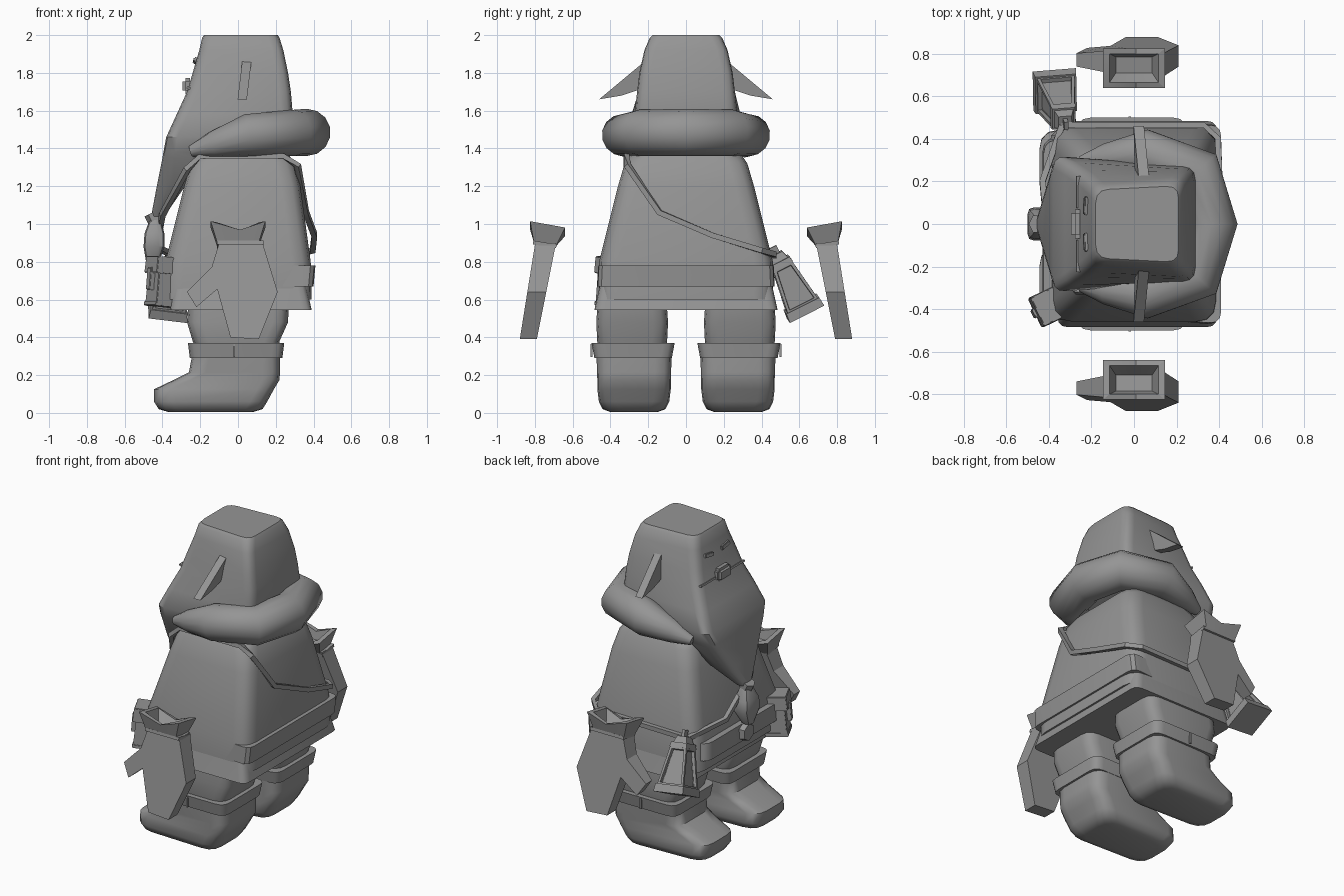
import bpy, bmesh, math
from mathutils import Vector, Matrix, Euler

if "Cube" in bpy.data.objects:
    bpy.data.objects.remove(bpy.data.objects["Cube"])

grey = bpy.data.materials.new("plain grey")
grey.use_nodes = True
COLOUR = (0.3, 0.3, 0.3, 1)
grey.diffuse_color = COLOUR
grey.node_tree.nodes["Principled BSDF"].inputs["Base Color"].default_value = COLOUR


def finish(name, bm, angle=35):
    bmesh.ops.recalc_face_normals(bm, faces=bm.faces)
    me = bpy.data.meshes.new(name)
    bm.to_mesh(me)
    bm.free()
    me.materials.append(grey)
    ob = bpy.data.objects.new(name, me)
    bpy.context.collection.objects.link(ob)
    bpy.ops.object.select_all(action='DESELECT')
    ob.select_set(True)
    bpy.context.view_layer.objects.active = ob
    bpy.ops.object.shade_smooth_by_angle(angle=math.radians(angle))
    return ob


def skin(name, rings, angle=35):
    """Join equal rings of points and cap both ends."""
    bm = bmesh.new()
    vs = [[bm.verts.new(p) for p in ring] for ring in rings]
    n = len(vs[0])
    for a, b in zip(vs, vs[1:]):
        for i in range(n):
            bm.faces.new((a[i], a[(i + 1) % n], b[(i + 1) % n], b[i]))
    bm.faces.new(vs[0])
    bm.faces.new(vs[-1])
    return finish(name, bm, angle)


def ring(z, xf, xb, hf, hb=None, r=0.08, cy=0, steps=4):
    """Rounded four-cornered outline at height z."""
    hb = hf if hb is None else hb
    c = [Vector(p) for p in ((xf, cy - hf, z), (xb, cy - hb, z),
                             (xb, cy + hb, z), (xf, cy + hf, z))]
    out = []
    for i, p in enumerate(c):
        ends = []
        for q in (c[i - 1], c[(i + 1) % 4]):
            d = q - p
            ends.append(p + d.normalized() * min(r, d.length * 0.45))
        for k in range(steps):
            t = k / (steps - 1)
            out.append(ends[0] * (1 - t) ** 2 + p * 2 * t * (1 - t) + ends[1] * t * t)
    return out


def loft(name, rows, angle=35, **kw):
    return skin(name, [ring(*row, **kw) for row in rows], angle)


def tube(name, path, sides=4, squash=1, angle=35):
    """Sweep a polygon along (x, y, z, radius) points."""
    pts = [Vector(p[:3]) for p in path]
    rings = []
    for i, p in enumerate(pts):
        t = (pts[min(i + 1, len(pts) - 1)] - pts[max(i - 1, 0)]).normalized()
        u = t.cross(Vector((0, 0, 1))).normalized()
        v = u.cross(t)
        arc = [math.tau * (k + 0.5) / sides for k in range(sides)]
        rings.append([p + path[i][3] * (u * math.cos(a) + v * squash * math.sin(a)) for a in arc])
    return skin(name, rings, angle)


def box(name, loc, size, rot=(0, 0, 0), top=1, bevel=0, inset=0, depth=0):
    """Box with optional taper, bevel and recessed side panels."""
    bm = bmesh.new()
    bmesh.ops.create_cube(bm, size=1)
    for v in bm.verts:
        k = top if v.co.z > 0 else 1
        v.co = Vector((v.co.x * size[0] * k, v.co.y * size[1] * k, v.co.z * size[2]))
    bm.normal_update()
    if inset:
        walls = [f for f in bm.faces if abs(f.normal.z) < 0.7]
        bmesh.ops.inset_individual(bm, faces=walls, thickness=inset, depth=0)
        bmesh.ops.inset_individual(bm, faces=walls, thickness=0.003, depth=-depth)
    if bevel:
        bmesh.ops.bevel(bm, geom=bm.edges[:], offset=bevel, segments=2, affect='EDGES')
    bm.transform(Matrix.Translation(loc) @ Euler(rot).to_matrix().to_4x4())
    return finish(name, bm)


# Hooded head flowing into the long beard
loft("head_and_beard", [
    (2.0, -0.18, 0.21, 0.16, 0.18), (1.985, -0.19, 0.22, 0.175, 0.195),
    (1.92, -0.205, 0.24, 0.19, 0.225), (1.8, -0.24, 0.265, 0.225, 0.25),
    (1.7, -0.27, 0.28, 0.25, 0.26), (1.58, -0.325, 0.29, 0.29, 0.27),
    (1.46, -0.38, 0.27, 0.32, 0.27), (1.38, -0.395, 0.1, 0.28, 0.27),
    (1.35, -0.4, -0.18, 0.26, 0.27), (1.2, -0.43, -0.28, 0.16, 0.2),
    (1.04, -0.46, -0.39, 0.04, 0.05)], r=0.06)
box("nose", (-0.265, 0, 1.73), (0.06, 0.135, 0.085), bevel=0.018)
for side, s in (("near", -1), ("far", 1)):
    box(side + "_eyebrow", (-0.225, s * 0.085, 1.865), (0.025, 0.085, 0.025),
        rot=(s * 0.15, 0.25, 0), bevel=0.005)
    box(side + "_moustache_edge", (-0.262, s * 0.15, 1.72), (0.02, 0.15, 0.012), rot=(0, 0.3, 0))
    # Pointed ear
    outline = [(0.22, 1.86), (0.46, 1.66), (0.34, 1.68), (0.22, 1.72)]
    skin(side + "_ear", [[(x + (z - 1.66) * 0.12, s * y, z) for y, z in outline]
                         for x in (-0.002, 0.047)])

# Beard clasp and tail
tube("beard_clasp", [(-0.455, 0, 1.06, 0.045), (-0.435, 0, 1.02, 0.045)], 6)
loft("beard_tail", [(1.03, -0.465, -0.41, 0.035), (0.95, -0.495, -0.39, 0.07),
                    (0.88, -0.5, -0.39, 0.078), (0.79, -0.485, -0.42, 0.035)], r=0.03, steps=3)

# Collar roll, thick behind and thin in front
half = [(-0.25, 0.29, 1.385, 0.03), (-0.13, 0.31, 1.42, 0.07), (0.05, 0.335, 1.47, 0.112),
        (0.3, 0.245, 1.483, 0.122)]
tube("collar", half + [(0.365, 0, 1.485, 0.125)] + [(x, -y, z, r) for x, y, z, r in half[::-1]],
     14, angle=50)

# Torso, belt and tunic hem
loft("torso", [(0.6, -0.4, 0.39, 0.46), (0.8, -0.385, 0.385, 0.46), (1.2, -0.285, 0.33, 0.36),
               (1.32, -0.25, 0.3, 0.325), (1.365, -0.22, 0.27, 0.295), (1.38, -0.17, 0.22, 0.25)], r=0.1)
loft("belt", [(0.67, -0.43, 0.4, 0.4, 0.475), (0.78, -0.425, 0.41, 0.39, 0.47)], r=0.06)
loft("tunic_hem", [(0.545, -0.36, 0.39, 0.485), (0.68, -0.34, 0.36, 0.455)], r=0.05)
tube("buckle", [(-0.42, 0, 0.725, 0.065), (-0.46, 0, 0.725, 0.055)], 6)

# Shoulder strap looping down to the hip
tube("shoulder_strap", [(x, y, z, 0.02) for x, y, z in (
    (-0.34, 0.46, 0.83), (-0.43, 0.2, 0.88), (-0.4, -0.1, 1.05), (-0.27, -0.315, 1.29),
    (-0.2, -0.315, 1.36), (0.24, -0.315, 1.36), (0.315, -0.31, 1.31), (0.36, -0.14, 1.06),
    (0.405, 0.14, 0.94), (0.395, 0.4, 0.86), (0.33, 0.465, 0.84), (-0.34, 0.465, 0.83))])

for side, s in (("near", -1), ("far", 1)):
    # Trouser leg, boot and boot cuff
    loft(side + "_trouser_leg", [(0.3, -0.2, 0.21, 0.17), (0.38, -0.24, 0.22, 0.185),
                                 (0.48, -0.27, 0.265, 0.19), (0.62, -0.26, 0.27, 0.18)],
         cy=s * 0.285, r=0.08)
    loft(side + "_boot", [
        (0.005, -0.37, 0.08, 0.11, 0.13), (0.02, -0.42, 0.13, 0.15, 0.17),
        (0.06, -0.445, 0.155, 0.165, 0.19), (0.125, -0.445, 0.19, 0.16, 0.2),
        (0.175, -0.34, 0.22, 0.165, 0.2), (0.215, -0.26, 0.222, 0.18, 0.2),
        (0.32, -0.24, 0.222, 0.195, 0.2)], cy=s * 0.275, r=0.09, angle=50)
    loft(side + "_boot_cuff", [(0.29, -0.255, 0.235, 0.205), (0.37, -0.265, 0.245, 0.22)],
         cy=s * 0.28, r=0.06)
    box(side + "_boot_cuff_tie", (-0.02, s * 0.5, 0.33), (0.01, 0.01, 0.07))

    # Mitten: a leaning slab with a thumb
    mitten = [(-0.1, 0.9), (0.13, 0.9), (0.21, 0.64), (0.11, 0.39), (-0.04, 0.4),
              (-0.11, 0.655), (-0.22, 0.56), (-0.27, 0.64), (-0.14, 0.77)]
    inner = [(x, s * (0.69 + (0.89 - z) * 0.2), z) for x, z in mitten]
    outer = [(x, s * (0.80 + (0.89 - z) * 0.16 - max(0, -0.12 - x) * 0.25), z) for x, z in mitten]
    skin(side + "_mitten", [inner, outer], 20)

    # Flared hollow sleeve end with notched edges
    def cuff(z, w, y0, y1, dip=0):
        return [(x, s * y, z + (y - 0.8) * 0.18 - dip * (x == 0.01))
                for y, xs in ((y0, (-w, 0.01, w)), (y1, (w, 0.01, -w))) for x in xs]
    skin(side + "_sleeve_end", [cuff(0.9, 0.11, 0.69, 0.805), cuff(1.01, 0.145, 0.64, 0.825, 0.045),
                                cuff(1.01, 0.115, 0.665, 0.8, 0.045), cuff(0.92, 0.085, 0.71, 0.785)], 20)
    box(side + "_sleeve_band", (0.012, s * 0.748, 0.892), (0.245, 0.125, 0.02), rot=(s * 0.17, 0, 0))

# Lantern hanging from the hip, swung outward
swing = (0.47, 0.12, 0.08)
turn = Euler(swing).to_matrix()
centre = Vector((-0.35, 0.56, 0.68))


def lantern(name, h, size, **kw):
    box(name, centre + turn @ Vector((0, 0, h)), size, rot=swing, **kw)


lantern("lantern_body", 0, (0.18, 0.18, 0.24), top=0.62, inset=0.022, depth=0.02)
lantern("lantern_base", -0.14, (0.205, 0.205, 0.05), top=0.95)
lantern("lantern_lid", 0.13, (0.12, 0.12, 0.03), top=0.9)
lantern("lantern_cap", 0.165, (0.09, 0.09, 0.04), top=0.7)
lantern("lantern_hook", 0.2, (0.02, 0.04, 0.05))

# Belt pouch with flap and clasp
tilt = (0, 0.08, 0.45)
face = Euler(tilt).to_matrix()
for name, off, size, k in (("pouch", (0, 0, 0), (0.13, 0.14, 0.25), 0.9),
                           ("pouch_flap", (-0.01, 0, 0.085), (0.14, 0.155, 0.09), 0.95),
                           ("pouch_clasp", (-0.075, 0, 0.01), (0.03, 0.045, 0.12), 1),
                           ("pouch_bottom", (0, 0, -0.12), (0.14, 0.15, 0.025), 1)):
    box(name, Vector((-0.395, -0.385, 0.695)) + face @ Vector(off), size, rot=tilt, top=k, bevel=0.004)
